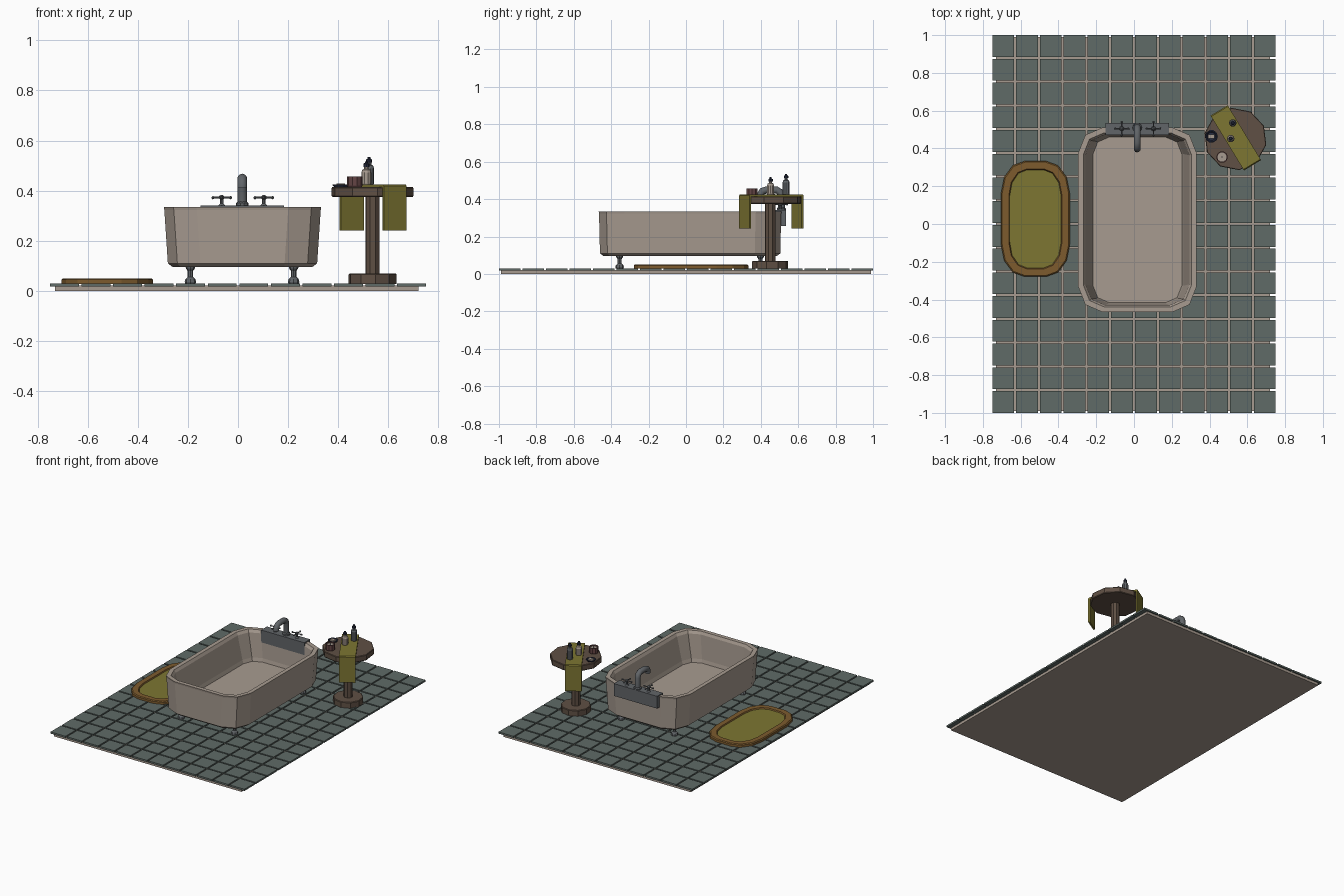
import bpy, bmesh
from math import sin, cos, pi, radians
from mathutils import Vector

if "Cube" in bpy.data.objects:
    bpy.data.objects.remove(bpy.data.objects["Cube"])

def mat(name, r, g, b):
    m = bpy.data.materials.new(name)
    m.diffuse_color = (r, g, b, 1)
    m.use_nodes = True
    m.node_tree.nodes["Principled BSDF"].inputs["Base Color"].default_value = m.diffuse_color
    return m

TILE = mat("slate", .115, .147, .136)
CREAM = mat("cream", .39, .33, .28)
METAL = mat("metal", .12, .13, .14)
WOOD = mat("wood", .115, .08, .058)
OLIVE = mat("olive", .205, .18, .032)
TAN = mat("rug_tan", .205, .105, .027)
ROSE = mat("rose", .13, .06, .06)
DARK = mat("dark", .02, .025, .05)

def finish(name, bm, m, angle=None):
    bmesh.ops.recalc_face_normals(bm, faces=bm.faces)
    me = bpy.data.meshes.new(name)
    bm.to_mesh(me)
    bm.free()
    me.materials.append(m)
    ob = bpy.data.objects.new(name, me)
    bpy.context.collection.objects.link(ob)
    if angle:
        bpy.ops.object.select_all(action='DESELECT')
        ob.select_set(True)
        bpy.context.view_layer.objects.active = ob
        bpy.ops.object.shade_smooth_by_angle(angle=radians(angle))
    return ob

def add_box(bm, x0, x1, y0, y1, z0, z1):
    vs = bmesh.ops.create_cube(bm, size=1)['verts']
    for v in vs:
        v.co = ((x0 + x1) / 2 + v.co.x * (x1 - x0), (y0 + y1) / 2 + v.co.y * (y1 - y0),
                (z0 + z1) / 2 + v.co.z * (z1 - z0))

def box(name, dims, m):
    bm = bmesh.new()
    add_box(bm, *dims)
    return finish(name, bm, m)

def loft(name, rings, m, angle=None):
    bm = bmesh.new()
    rows = [[bm.verts.new(p) for p in r] for r in rings]
    n = len(rows[0])
    for a, b in zip(rows, rows[1:]):
        for i in range(n):
            bm.faces.new((a[i], a[(i + 1) % n], b[(i + 1) % n], b[i]))
    bm.faces.new(rows[0])
    bm.faces.new(rows[-1])
    return finish(name, bm, m, angle)

def lathe(name, x, y, profile, m, n=10, phase=0, angle=None):
    return loft(name, [[(x + r * cos(phase + 2 * pi * i / n), y + r * sin(phase + 2 * pi * i / n), z)
                        for i in range(n)] for r, z in profile], m, angle)

def round_rect(cx, cy, hx, hy, rx, ry, seg, z):
    pts = []
    for k, (sx, sy) in enumerate([(1, 1), (-1, 1), (-1, -1), (1, -1)]):
        for j in range(seg + 1):
            a = pi / 2 * (k + j / seg)
            pts.append((cx + sx * (hx - rx) + rx * cos(a), cy + sy * (hy - ry) + ry * sin(a), z))
    return pts

def tube(name, pts, r, m, n=10):
    pts = [Vector(p) for p in pts]
    rings = []
    for i, p in enumerate(pts):
        t = (pts[min(i + 1, len(pts) - 1)] - pts[max(i - 1, 0)]).normalized()
        u = t.cross(Vector((1, 0, 0)) if abs(t.x) < .9 else Vector((0, 1, 0))).normalized()
        w = t.cross(u)
        rings.append([p + r * (u * cos(2 * pi * k / n) + w * sin(2 * pi * k / n)) for k in range(n)])
    return loft(name, rings, m, 40)

# Tiled floor
box("grout_slab", (-.73, .72, -.99, .99, 0, .022), CREAM)
bm = bmesh.new()
s = .1155
for i in range(12):
    for j in range(16):
        x, y = -.75 + i * (1.5 - s) / 11, -1 + j * (2 - s) / 15
        add_box(bm, x, x + s, y, y + s, .018, .03)
finish("floor_tiles", bm, TILE)

# Bathtub: outside, rim, inside
CX, CY = .018, .022
tub = [(.278, .462, .11, .095), (.298, .482, .13, .11), (.312, .487, .13, .322), (.314, .489, .13, .334),
       (.286, .461, .11, .334), (.275, .452, .105, .315), (.243, .443, .09, .15), (.235, .438, .085, .125)]
loft("bathtub", [round_rect(CX, CY, hx, hy, r, r * 1.05, 2, z) for hx, hy, r, z in tub], CREAM)
foot = [(.021, .03), (.023, .036), (.02, .047), (.011, .056), (.011, .08), (.018, .09), (.02, .1)]
for nx, x in (("left", -.19), ("right", .222)):
    for ny, y in (("front", -.355), ("back", .398)):
        lathe(f"tub_foot_{ny}_{nx}", x, y, foot, METAL, 8)

# Faucet: plate over the rim, arched spout, two cross handles
box("faucet_plate", (-.15, .184, .47, .534, .255, .341), METAL)
arch = [(.017, .51, .335), (.017, .51, .42), (.017, .503, .437), (.017, .485, .449), (.017, .43, .449),
        (.017, .408, .442), (.017, .398, .425), (.017, .398, .41)]
tube("faucet_spout", arch, .019, METAL)
lathe("spout_collar", .017, .51, [(.025, .34), (.025, .35), (.019, .356)], METAL)
for side, x in (("left", -.065), ("right", .103)):
    lathe(f"handle_stem_{side}", x, .505, [(.014, .34), (.007, .348), (.007, .365), (.01, .368),
                                           (.01, .378), (.004, .383)], METAL, 8)
    tube(f"handle_bar_x_{side}", [(x - .035, .505, .372), (x + .035, .505, .372)], .004, METAL, 6)
    tube(f"handle_bar_y_{side}", [(x, .47, .372), (x, .54, .372)], .004, METAL, 6)
    bm = bmesh.new()
    for dx, dy in ((.035, 0), (-.035, 0), (0, .035), (0, -.035)):
        vs = bmesh.ops.create_icosphere(bm, subdivisions=1, radius=.007)['verts']
        bmesh.ops.translate(bm, verts=vs, vec=(x + dx, .505 + dy, .372))
    finish(f"handle_knobs_{side}", bm, METAL)

# Bath rug: raised border and sunken centre
def rug_ring(d, z):
    return round_rect(-.522, .027, .182 - d, .306 - d, .125 - d * .7, .17 - d * .7, 3, z)
loft("rug_border", [rug_ring(0, .028), rug_ring(0, .045), rug_ring(.006, .05),
                    rug_ring(.041, .05), rug_ring(.047, .036)], TAN)
loft("rug_centre", [rug_ring(.046, .03), rug_ring(.046, .043)], OLIVE)

# Pedestal table
TX, TY, P = .537, .45, radians(25)
lathe("table_base", TX, TY, [(.097, .028), (.097, .066), (.093, .07)], WOOD, 10, P)
lathe("table_column", TX, TY, [(.029, .065), (.029, .38)], WOOD, 8, P)
lathe("table_top", TX, TY, [(.163, .375), (.166, .379), (.166, .411), (.163, .415)], WOOD, 10, P)

# Towel draped over the table
L, t, top, low = .17, .012, .425, .242
prof = [(-L, low), (-L, top - .006), (-L + .006, top), (L - .006, top), (L, top - .006), (L, low),
        (L - t, low), (L - t, top - t), (-L + t, top - t), (-L + t, low)]
d = Vector((.52, -.854, 0))
w = Vector((.854, .52, 0)) * .053
loft("towel", [[Vector((TX + .002, TY + .006, z)) + d * q + w * k for q, z in prof] for k in (-1, 1)], OLIVE)

# Two bottles with caps
for name, x, y, h, m in (("tall_bottle", .523, .535, .08, METAL), ("short_bottle", .512, .452, .063, CREAM)):
    z = .424
    lathe(name, x, y, [(.018, z), (.02, z + .005), (.02, z + h - .015), (.016, z + h - .004),
                       (.009, z + h), (.009, z + h + .01)], m, 10)
    lathe(name + "_cap", x, y, [(.012, z + h + .008), (.012, z + h + .02), (.006, z + h + .024),
                                (.006, z + h + .03)], DARK, 8)

# Candle in a cup
lathe("candle_cup", .466, .354, [(.028, .414), (.031, .42), (.031, .456), (.025, .456), (.025, .43)], ROSE, 10)
lathe("candle_wax", .466, .354, [(.0255, .425), (.0255, .448)], CREAM, 10)
lathe("candle_wick", .466, .354, [(.003, .445), (.003, .457)], DARK, 6)

# Soap on a shallow dish
lathe("soap_dish", .41, .464, [(.026, .414), (.034, .424), (.028, .424), (.022, .418)], DARK, 10)
box("soap_bar", (.393, .427, .453, .475, .417, .428), CREAM)
